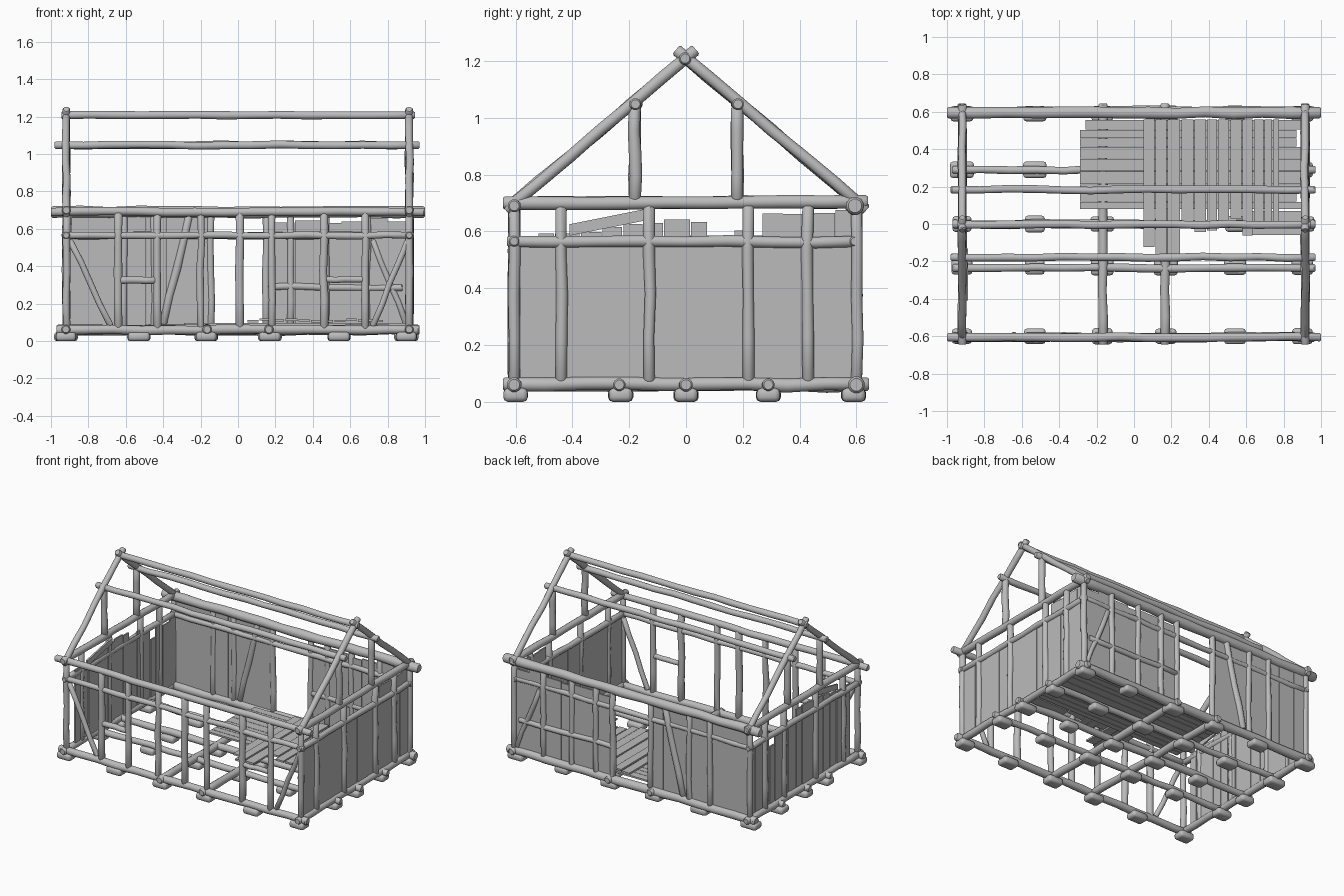
import bpy, bmesh, math, random
from mathutils import Vector

random.seed(4)
cube = bpy.data.objects.get("Cube")
if cube:
    bpy.data.objects.remove(cube, do_unlink=True)

wood = bpy.data.materials.new("weathered grey")
wood.use_nodes = True
GREY = (0.5, 0.5, 0.5, 1)
wood.diffuse_color = GREY
wood.node_tree.nodes["Principled BSDF"].inputs["Base Color"].default_value = GREY


def finish(bm, name, angle=40):
    bmesh.ops.recalc_face_normals(bm, faces=bm.faces)
    mesh = bpy.data.meshes.new(name)
    bm.to_mesh(mesh)
    bm.free()
    mesh.materials.append(wood)
    obj = bpy.data.objects.new(name, mesh)
    bpy.context.collection.objects.link(obj)
    bpy.ops.object.select_all(action='DESELECT')
    obj.select_set(True)
    bpy.context.view_layer.objects.active = obj
    bpy.ops.object.shade_smooth_by_angle(angle=math.radians(angle))


def log(name, a, b, r, wobble=0.004, sides=12):
    """Slightly crooked round timber with softened ends."""
    a, b = Vector(a), Vector(b)
    axis = b - a
    n = max(4, round(axis.length / 0.15))
    d = axis.normalized()
    u = d.orthogonal().normalized()
    v = d.cross(u)
    soft = 0.3 * r / axis.length
    stops = [(0, 0.75)] + [(soft + (1 - 2 * soft) * i / n, 1) for i in range(n + 1)] + [(1, 0.75)]
    bm = bmesh.new()
    rings = []
    for t, s in stops:
        inner = 0.05 < t < 0.95
        c = a + axis * t
        if inner:
            c += u * random.uniform(-wobble, wobble) + v * random.uniform(-wobble, wobble)
        rad = r * s * (random.uniform(0.92, 1.06) if inner else 1)
        rings.append([bm.verts.new(c + rad * (u * math.cos(k * math.tau / sides) + v * math.sin(k * math.tau / sides)))
                      for k in range(sides)])
    for p, q in zip(rings, rings[1:]):
        for k in range(sides):
            bm.faces.new((p[k], p[k - 1], q[k - 1], q[k]))
    bm.faces.new(rings[0])
    bm.faces.new(rings[-1])
    finish(bm, name)


def add_box(bm, lo, hi):
    lo, hi = Vector(lo), Vector(hi)
    verts = bmesh.ops.create_cube(bm, size=1)["verts"]
    for w in verts:
        w.co = (lo + hi) / 2 + w.co * (hi - lo)
    return verts


def stone(name, x, y):
    bm = bmesh.new()
    sx, sy = random.uniform(0.05, 0.065), random.uniform(0.04, 0.045)
    add_box(bm, (x - sx, y - sy, 0), (x + sx, y + sy, 0.048))
    bmesh.ops.bevel(bm, geom=bm.edges[:], offset=0.016, segments=2, affect='EDGES', profile=0.5)
    finish(bm, name, 60)


def spans(lo, hi, width):
    """Split a length into boards of uneven width."""
    out = []
    while hi - lo > 0.01:
        nxt = lo + width * random.uniform(0.7, 1.3)
        nxt = hi if hi - nxt < width * 0.5 else nxt
        out.append((lo, nxt))
        lo = nxt
    return out


def wall_boards(name, axis, pos, lo, hi, top, ragged, width=0.09, gap=0.001):
    bm = bmesh.new()
    for p, q in spans(lo, hi, width):
        z = top + random.uniform(-ragged, ragged)
        o = pos + random.uniform(-0.003, 0.003)
        if axis == "x":
            add_box(bm, (p, o - 0.005, 0.07), (q - gap, o + 0.005, z))
        else:
            add_box(bm, (o - 0.005, p, 0.07), (o + 0.005, q - gap, z))
    finish(bm, name)


# Foundation stones
for x in (-0.92, -0.53, -0.17, 0.17, 0.54, 0.9):
    for y in (-0.6, -0.23, 0, 0.29, 0.59):
        stone("foundation_stone", x, y)

# Floor frame
for y, r in ((-0.605, 0.026), (-0.235, 0.022), (0, 0.024), (0.29, 0.022), (0.6, 0.03)):
    log("floor_beam", (-0.97, y, 0.06), (0.97, y, 0.06), r)
for x, r in ((-0.92, 0.024), (-0.165, 0.025), (0.165, 0.025), (0.915, 0.024)):
    log("cross_beam", (x, -0.645, 0.062), (x, 0.645, 0.062), r)

# Loose floor boards, lower layer lengthwise and upper layer crosswise
bm = bmesh.new()
for p, q in spans(0.08, 0.56, 0.055):
    add_box(bm, (-0.29 + random.choice((0, 0, 0.03)), p, 0.085), (0.9 - random.choice((0, 0.03)), q - 0.003, 0.097))
for y in (-0.06, -0.01, 0.03):
    add_box(bm, (0.6, y, 0.085), (0.9, y + 0.04, 0.097))
finish(bm, "lower_floor_boards")
bm = bmesh.new()
for p, q in spans(0.05, 0.78, 0.058):
    start = random.uniform(-0.24, 0.0) if p < 0.2 else random.uniform(-0.08, 0.03)
    z = 0.1 + random.uniform(0, 0.01)
    add_box(bm, (p, start, z), (q - 0.006, 0.56, z + 0.012))
finish(bm, "upper_floor_boards")

# Wall plates and middle rails
for y, r in ((-0.605, 0.023), (0.595, 0.032)):
    log("wall_plate", (-1, y, 0.69), (1, y, 0.69), r)
    log("wall_rail", (-0.94, y, 0.565), (0.94, y, 0.565), 0.019)
for x in (-0.918, 0.915):
    log("gable_plate", (x, -0.645, 0.7), (x, 0.64, 0.705), 0.024)
    log("gable_rail", (x, -0.63, 0.565), (x, 0.62, 0.565), 0.02)

# Front, back and gable posts
for x, r in ((-0.915, 0.02), (-0.64, 0.023), (-0.43, 0.021), (-0.2, 0.02), (0.01, 0.023),
             (0.18, 0.02), (0.46, 0.023), (0.68, 0.021), (0.915, 0.02)):
    log("front_post", (x, -0.605, 0.06), (x, -0.605, 0.69), r)
for x in (-0.92, -0.61, -0.45, -0.145, 0.15, 0.28, 0.47, 0.69, 0.92):
    log("back_post", (x, 0.6, 0.06), (x, 0.6, 0.69), 0.02)
for side in (-1, 1):
    for y in (-0.44, -0.13, 0.22, 0.43):
        log("gable_post", (side * 0.918, y, 0.07), (side * 0.918, y, 0.69), 0.021)

# Diagonal braces and short window rails
log("front_brace", (-0.9, -0.6, 0.54), (-0.68, -0.6, 0.08), 0.017)
log("front_brace", (0.72, -0.6, 0.08), (0.91, -0.6, 0.54), 0.017)
log("back_brace", (-0.26, 0.6, 0.68), (-0.4, 0.6, 0.09), 0.022)
log("back_brace", (0.72, 0.6, 0.54), (0.9, 0.6, 0.09), 0.017)
log("window_rail", (-0.63, -0.605, 0.325), (-0.44, -0.605, 0.325), 0.02)
log("window_rail", (0.47, -0.605, 0.33), (0.67, -0.605, 0.33), 0.017)
log("back_short_rail", (0.15, 0.6, 0.29), (0.88, 0.6, 0.285), 0.019)

# Wall boards, leaving a doorway in the back wall
wall_boards("back_wall_boards", "x", 0.597, -0.91, -0.14, 0.67, 0.01, 0.12)
wall_boards("back_wall_boards", "x", 0.597, 0.15, 0.91, 0.645, 0.02, 0.12)
wall_boards("left_gable_boards", "y", 0.913, -0.585, 0.605, 0.575, 0.02, 0.1, 0)
wall_boards("left_gable_tall_boards", "y", 0.907, 0.27, 0.605, 0.67, 0.01, 0.1)
wall_boards("right_gable_boards", "y", -0.912, -0.52, -0.15, 0.6, 0.03, 0.08, 0.004)
wall_boards("right_gable_boards", "y", -0.912, -0.15, 0.22, 0.62, 0.04, 0.08, 0.004)
wall_boards("right_gable_boards", "y", -0.912, 0.22, 0.6, 0.53, 0.06, 0.08, 0.004)

# Slipped board under the gable plate
bm = bmesh.new()
verts = add_box(bm, (-0.9, -0.41, 0.585), (-0.888, -0.13, 0.625))
for w in verts:
    w.co.z += (w.co.y + 0.41) * 0.2
finish(bm, "slipped_board")

# Roof frame
for x in (-0.918, 0.915):
    for side in (-1, 1):
        log("rafter", (x, side * 0.635, 0.675), (x, -side * 0.035, 1.24), 0.021)
        log("gable_king_post", (x, side * 0.18, 0.71), (x, side * 0.18, 1.04), 0.022)
for y in (-0.178, 0.183):
    log("purlin", (-0.98, y, 1.048), (0.97, y, 1.048), 0.021)
log("ridge_pole", (-0.945, -0.003, 1.208), (0.945, -0.003, 1.208), 0.022)
